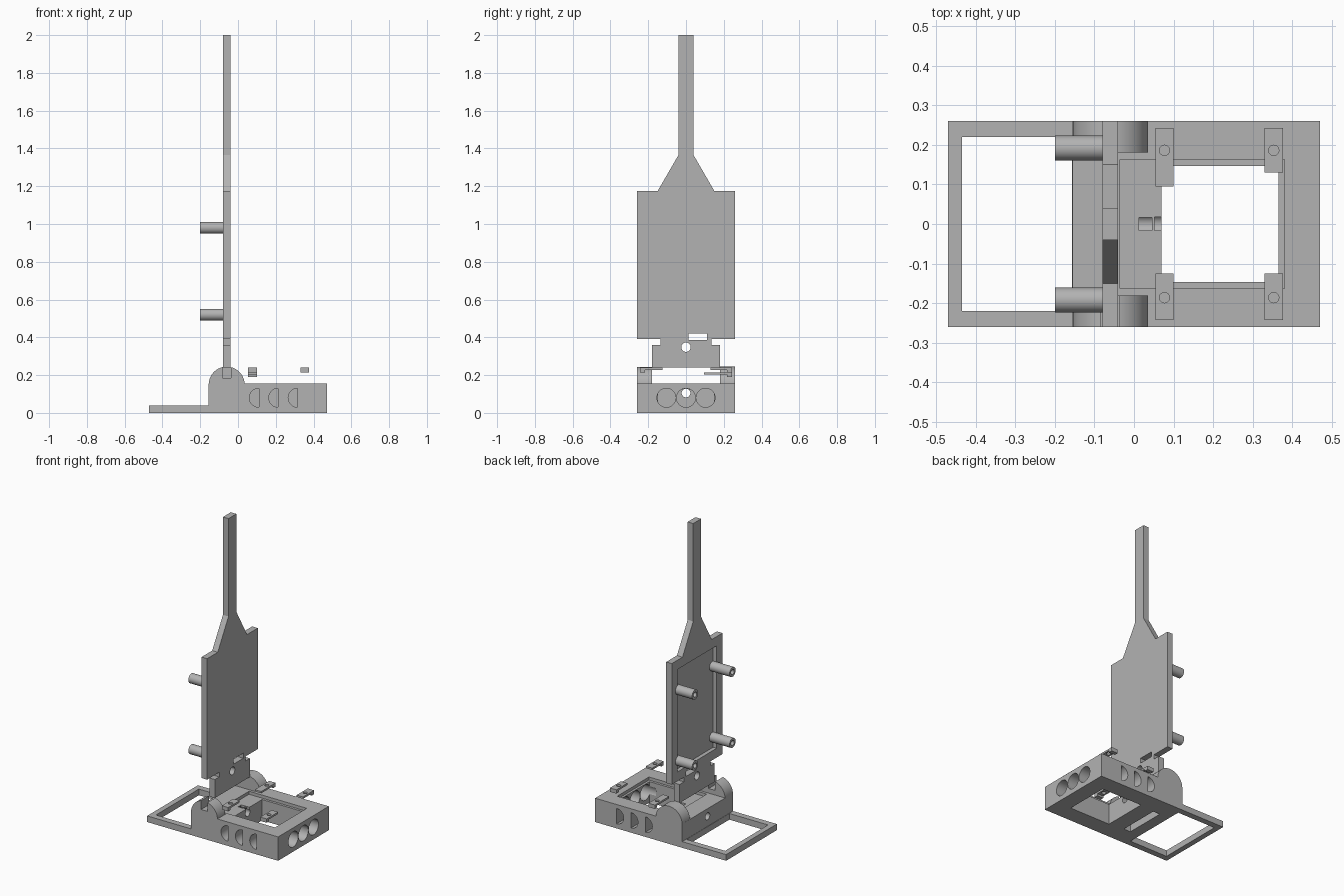
import bpy, bmesh, math
from mathutils import Matrix, Vector

old = bpy.data.objects.get("Cube")
if old:
    bpy.data.objects.remove(old, do_unlink=True)

grey = bpy.data.materials.new("light grey")
grey.use_nodes = True
colour = (0.45, 0.45, 0.45, 1)
grey.diffuse_color = colour
grey.node_tree.nodes["Principled BSDF"].inputs["Base Color"].default_value = colour


def finish(name, bm):
    bmesh.ops.recalc_face_normals(bm, faces=bm.faces[:])
    mesh = bpy.data.meshes.new(name)
    bm.to_mesh(mesh)
    bm.free()
    mesh.materials.append(grey)
    obj = bpy.data.objects.new(name, mesh)
    bpy.context.collection.objects.link(obj)
    return obj


def box(name, x, y, z):
    bm = bmesh.new()
    bmesh.ops.create_cube(bm, size=1)
    for v in bm.verts:
        v.co = [r[0] + (c + 0.5) * (r[1] - r[0]) for c, r in zip(v.co, (x, y, z))]
    return finish(name, bm)


def rod(name, axis, centre, radius, length, half=False):
    """Cylinder along an axis; half keeps only the -x side."""
    bm = bmesh.new()
    bmesh.ops.create_cone(bm, cap_ends=True, segments=40, radius1=radius,
                          radius2=radius, depth=length)
    turn = Vector((0, 0, 1)).rotation_difference(Vector(axis)).to_matrix().to_4x4()
    bmesh.ops.transform(bm, matrix=Matrix.Translation(centre) @ turn, verts=bm.verts[:])
    if half:
        cut = bmesh.ops.bisect_plane(bm, geom=bm.verts[:] + bm.edges[:] + bm.faces[:],
                                     plane_co=centre, plane_no=(1, 0, 0), clear_outer=True)
        edges = [e for e in cut["geom_cut"] if isinstance(e, bmesh.types.BMEdge)]
        bmesh.ops.contextual_create(bm, geom=edges)
    return finish(name, bm)


def prism(name, outline, x0, x1):
    """Extrude a (y, z) outline along x."""
    bm = bmesh.new()
    face = bm.faces.new([bm.verts.new((x0, y, z)) for y, z in outline])
    out = bmesh.ops.extrude_face_region(bm, geom=[face])
    moved = [v for v in out["geom"] if isinstance(v, bmesh.types.BMVert)]
    bmesh.ops.translate(bm, verts=moved, vec=(x1 - x0, 0, 0))
    return finish(name, bm)


def combine(obj, operation, tools):
    for tool in tools:
        mod = obj.modifiers.new("shape", "BOOLEAN")
        mod.operation, mod.solver, mod.object = operation, "EXACT", tool
        bpy.context.view_layer.objects.active = obj
        bpy.ops.object.modifier_apply(modifier=mod.name)
        bpy.data.objects.remove(tool, do_unlink=True)


def smooth(obj):
    bpy.ops.object.select_all(action="DESELECT")
    obj.select_set(True)
    bpy.context.view_layer.objects.active = obj
    bpy.ops.object.shade_smooth_by_angle(angle=math.radians(30))


X, Y = (1, 0, 0), (0, 1, 0)

# Base: box body, low rear frame and two round hinge ears
base = box("base", (-0.155, 0.47), (-0.26, 0.26), (0, 0.155))
combine(base, "UNION", [
    box("frame", (-0.47, -0.1), (-0.26, 0.26), (0, 0.04)),
    rod("ear", Y, (-0.06, 0.22, 0.15), 0.095, 0.08),
    rod("ear", Y, (-0.06, -0.22, 0.15), 0.095, 0.08)])

cutters = [
    # Frame opening, shallow tray, open cavity and blade slot
    box("cut", (-0.435, -0.157), (-0.22, 0.22), (-0.1, 0.1)),
    box("cut", (-0.035, 0.38), (-0.163, 0.163), (0.135, 0.3)),
    box("cut", (0.07, 0.365), (-0.147, 0.147), (-0.1, 0.3)),
    box("cut", (-0.085, -0.035), (-0.135, 0.135), (-0.1, 0.12)),
    # Notch in one ear
    box("cut", (-0.083, -0.037), (-0.3, -0.17), (0.185, 0.3)),
    # Cable bore and its openings above
    rod("cut", X, (-0.05, 0, 0.105), 0.023, 0.3),
    box("cut", (0.012, 0.045), (-0.016, 0.016), (0.105, 0.3)),
    box("cut", (0.052, 0.08), (-0.016, 0.018), (0.105, 0.3))]
for i in range(3):
    cutters.append(rod("cut", X, (0.42, 0.104 * (i - 1), 0.08), 0.05, 0.2))
    for side in (-1, 1):
        cutters.append(rod("cut", Y, (0.11 + 0.103 * i, side * 0.24, 0.08),
                           0.05, 0.14, half=True))
combine(base, "DIFFERENCE", cutters)
smooth(base)

# Upright paddle: foot, neck, wide panel and tapering handle
right_side = [(0.18, 0.24), (0.18, 0.36), (0.135, 0.36), (0.135, 0.39), (0.26, 0.39),
              (0.26, 1.175), (0.15, 1.175), (0.04, 1.365), (0.04, 2)]
outline = right_side + [(-y, z) for y, z in reversed(right_side)]
paddle = prism("paddle", outline, -0.08, -0.04)
combine(paddle, "DIFFERENCE", [
    box("cut", (-0.1, -0.055), (-0.2, 0.2), (0.45, 1.115)),
    box("cut", (-0.1, 0), (0.012, 0.112), (0.387, 0.42)),
    rod("cut", X, (-0.06, 0, 0.348), 0.025, 0.2)])
smooth(paddle)

# Four hollow standoffs on the rear of the panel
for side, label in ((-1, "right"), (1, "left")):
    for z, level in ((0.52, "lower"), (0.98, "upper")):
        post = rod(f"{level}_{label}_standoff", X, (-0.1275, side * 0.192, z), 0.031, 0.145)
        combine(post, "DIFFERENCE", [rod("cut", X, (-0.16, side * 0.192, z), 0.016, 0.12)])
        smooth(post)

# Loose clips above the body: thick foot with a thin tongue and a screw hole
for name, x, side, reach, top in (("front_inner_clip", 0.077, -1, 0.125, 0.24),
                                  ("front_outer_clip", 0.353, -1, 0.125, 0.24),
                                  ("rear_inner_clip", 0.077, 1, 0.095, 0.215),
                                  ("rear_outer_clip", 0.353, 1, 0.13, 0.24)):
    span = (x - 0.023, x + 0.023)
    clip = box(name, span, sorted((side * reach, side * 0.243)), (top - 0.012, top))
    combine(clip, "UNION", [
        box("foot", span, sorted((side * 0.218, side * 0.243)), (top - 0.025, top))])
    combine(clip, "DIFFERENCE", [rod("cut", (0, 0, 1), (x, side * 0.186, top), 0.013, 0.1)])
    smooth(clip)
